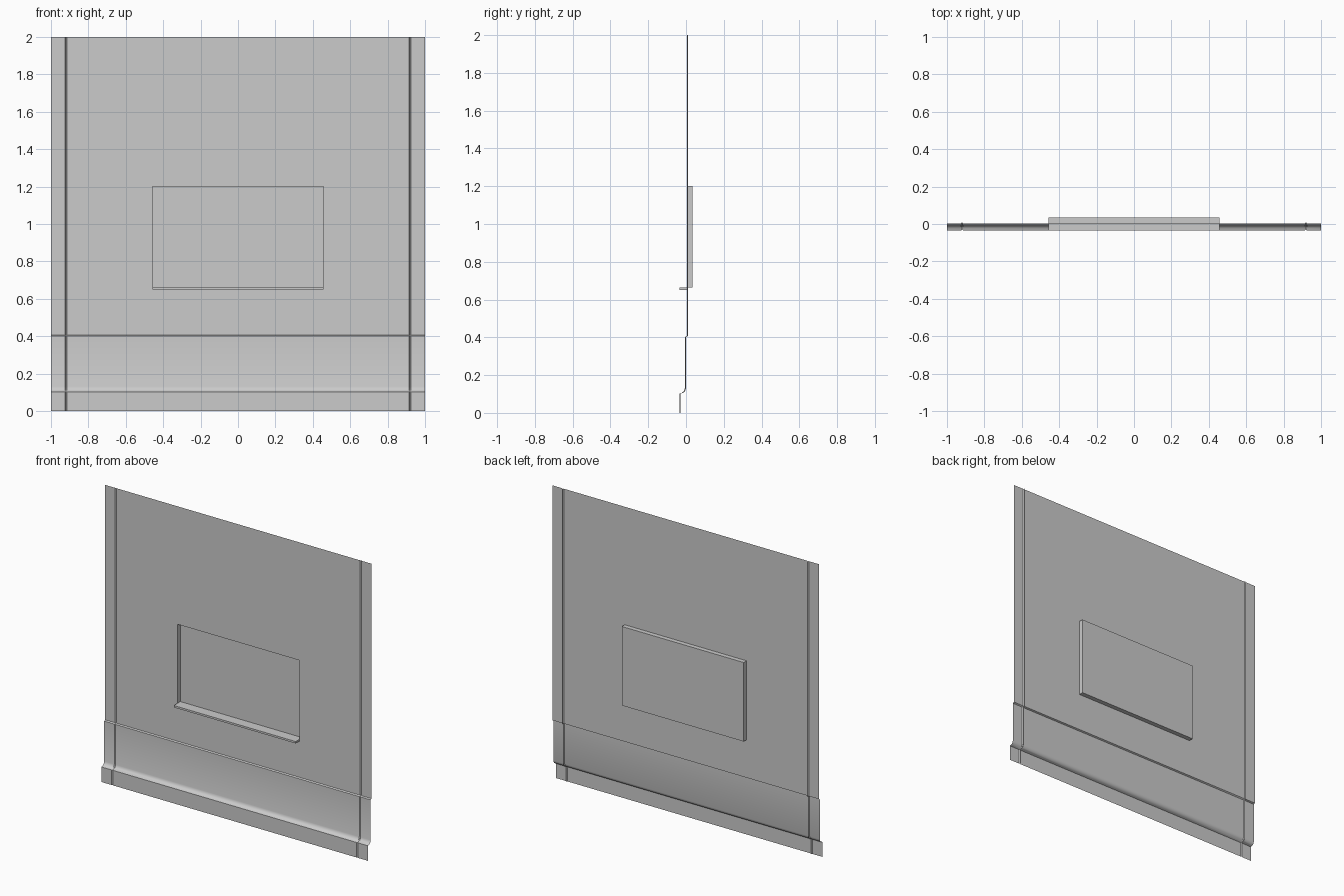
import bpy, bmesh

if "Cube" in bpy.data.objects:
    bpy.data.objects.remove(bpy.data.objects["Cube"])

WALL_Y, BACK_Y, FRONT_Y = 0.004, 0.035, -0.035
WX0, WX1, WZ0, WZ1 = -0.457, 0.457, 0.664, 1.2


def finish(name, bm):
    bmesh.ops.remove_doubles(bm, verts=bm.verts[:], dist=1e-5)
    me = bpy.data.meshes.new(name)
    bm.to_mesh(me)
    bm.free()
    ob = bpy.data.objects.new(name, me)
    bpy.context.collection.objects.link(ob)
    bpy.ops.object.select_all(action='DESELECT')
    ob.select_set(True)
    bpy.context.view_layer.objects.active = ob
    bpy.ops.object.shade_smooth_by_angle(angle=0.6)
    return ob


def quad(bm, *pts):
    bm.faces.new([bm.verts.new(p) for p in pts])


# wall sheet: baseboard, cove, lower panel, small step, upper panel (y, z)
profile = [(FRONT_Y, 0), (FRONT_Y, 0.102), (-0.022, 0.106), (-0.014, 0.112),
           (-0.009, 0.12), (-0.006, 0.13), (-0.006, 0.402), (WALL_Y, 0.407),
           (WALL_Y, WZ0), (WALL_Y, WZ1), (WALL_Y, 2)]
# stations across the width (x, groove depth): a narrow V seam near each end
half = [(0.457, 0), (0.914, 0), (0.919, 0.006), (0.924, 0), (1, 0)]
stations = [(-x, d) for x, d in reversed(half)] + half

bm = bmesh.new()
for (x0, d0), (x1, d1) in zip(stations, stations[1:]):
    for (y0, z0), (y1, z1) in zip(profile, profile[1:]):
        if x0 == WX0 and z0 == WZ0:
            continue  # opening for the recess
        quad(bm, (x0, y0 + d0, z0), (x1, y0 + d1, z0),
             (x1, y1 + d1, z1), (x0, y1 + d0, z1))
finish("wall_panel", bm)

# window recess: four reveals and the back pane
bm = bmesh.new()
ring = [(WX0, WZ0), (WX1, WZ0), (WX1, WZ1), (WX0, WZ1)]
for (xa, za), (xb, zb) in zip(ring, ring[1:] + ring[:1]):
    quad(bm, (xa, WALL_Y, za), (xb, WALL_Y, zb), (xb, BACK_Y, zb), (xa, BACK_Y, za))
quad(bm, *[(x, BACK_Y, z) for x, z in ring])
finish("window_recess", bm)

# sill ledge projecting from the wall
bm = bmesh.new()
bmesh.ops.create_cube(bm, size=1)
for v in bm.verts:
    v.co = (WX1 if v.co.x > 0 else WX0,
            WALL_Y if v.co.y > 0 else FRONT_Y,
            WZ0 if v.co.z > 0 else 0.651)
finish("window_sill", bm)
